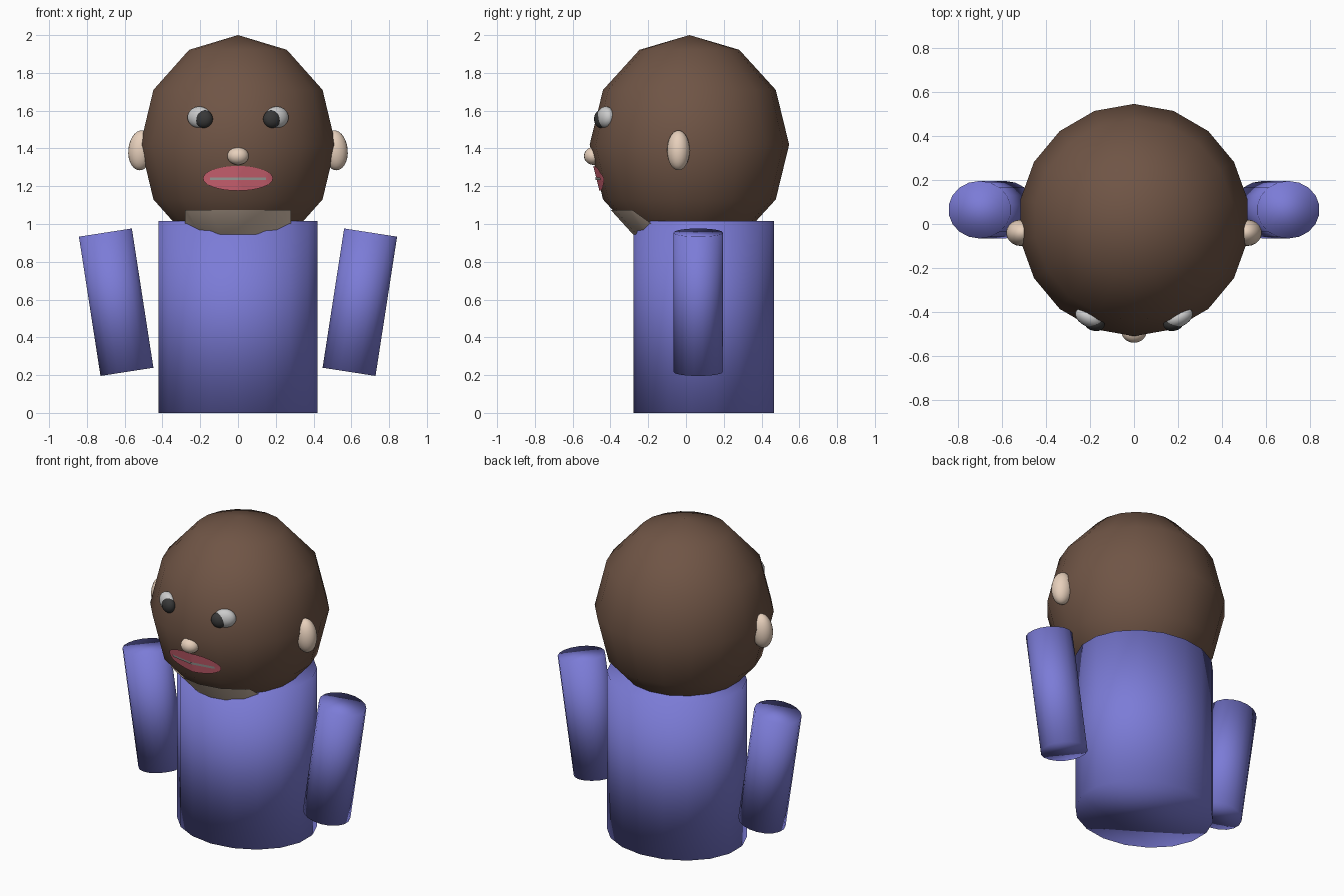
import bpy, bmesh, math
from mathutils import Matrix, Vector

if "Cube" in bpy.data.objects:
    bpy.data.objects.remove(bpy.data.objects["Cube"])


def material(name, rgb):
    m = bpy.data.materials.new(name)
    m.diffuse_color = (*rgb, 1)
    m.use_nodes = True
    m.node_tree.nodes["Principled BSDF"].inputs["Base Color"].default_value = m.diffuse_color
    return m


BROWN = material("brown", (0.16, 0.09, 0.06))
BLUE = material("blue", (0.2, 0.2, 0.68))
SKIN = material("skin", (0.8, 0.63, 0.5))
PINK = material("pink", (0.7, 0.14, 0.19))
WHITE = material("white", (0.75, 0.77, 0.77))
BLACK = material("black", (0.04, 0.04, 0.04))
GREY = material("grey", (0.4, 0.4, 0.38))


def finish(bm, name, mat):
    bmesh.ops.recalc_face_normals(bm, faces=bm.faces)
    for f in bm.faces:
        f.smooth = True
    me = bpy.data.meshes.new(name)
    bm.to_mesh(me)
    bm.free()
    me.materials.append(mat)
    ob = bpy.data.objects.new(name, me)
    bpy.context.collection.objects.link(ob)
    return ob


def place(loc, radii, ry=0, rz=0):
    return (Matrix.Translation(loc) @ Matrix.Rotation(math.radians(rz), 4, 'Z')
            @ Matrix.Rotation(math.radians(ry), 4, 'Y') @ Matrix.Diagonal((*radii, 1)))


def sphere(matrix, u=20, v=14):
    bm = bmesh.new()
    bmesh.ops.create_uvsphere(bm, u_segments=u, v_segments=v, radius=1, matrix=matrix)
    return bm


def cylinder(matrix, sides=18):
    bm = bmesh.new()
    bmesh.ops.create_cone(bm, cap_ends=True, segments=sides, radius1=1, radius2=1,
                          depth=1, matrix=matrix)
    return bm


def wrap(ob, target, offset):
    # press a flat piece backwards onto the head surface
    m = ob.modifiers.new("wrap", 'SHRINKWRAP')
    m.target = target
    m.wrap_method = 'PROJECT'
    m.wrap_mode = 'ABOVE_SURFACE'
    m.use_project_y = True
    m.use_positive_direction = True
    m.use_negative_direction = False
    m.offset = offset


# head: coarse smooth ball
HEAD_C = (0, 0.018, 1.42)
head = finish(sphere(place(HEAD_C, (0.525, 0.528, 0.58)), 18, 6), "head", BROWN)

# chin: patch cut from a slightly larger copy of the head
bm = sphere(place(HEAD_C, (0.532, 0.535, 0.588)), 18, 6)
for co, no in (((0, 0, 1.075), (0, 0, 1)), ((0.28, 0, 0), (1, 0, 0)),
               ((-0.28, 0, 0), (-1, 0, 0)), ((0, -0.18, 0), (0, 1, 0))):
    bmesh.ops.bisect_plane(bm, geom=bm.verts[:] + bm.edges[:] + bm.faces[:],
                           plane_co=Vector(co), plane_no=Vector(no), clear_outer=True)
finish(bm, "chin", SKIN)

# body
finish(cylinder(place((0, 0.093, 0.508), (0.427, 0.372, 1.016))), "body", BLUE)

# paired parts
for side, s in (("right", 1), ("left", -1)):
    finish(cylinder(place((s * 0.645, 0.065, 0.586), (0.144, 0.131, 0.746), ry=s * 8.8)),
           side + "_arm", BLUE)
    finish(sphere(place((s * 0.515, -0.04, 1.39), (0.066, 0.06, 0.106), ry=-s * 5)),
           side + "_ear", SKIN)
    finish(sphere(place((s * 0.205, -0.425, 1.565), (0.066, 0.042, 0.057), rz=s * 25)),
           side + "_eye", WHITE)
    finish(sphere(place((s * 0.18, -0.45, 1.556), (0.048, 0.036, 0.048), rz=s * 15)),
           side + "_pupil", BLACK)

# nose
finish(sphere(place((0, -0.49, 1.36), (0.057, 0.05, 0.047))), "nose", SKIN)

# lips: concentric ellipse rings pressed onto the head
bm = bmesh.new()
N, R = 32, 8
rings = [[bm.verts.new((0.182 * r / R * math.cos(2 * math.pi * i / N), -0.9,
                        1.244 + 0.065 * r / R * math.sin(2 * math.pi * i / N)))
          for i in range(N)] for r in range(1, R + 1)]
bm.faces.new(rings[0])
for a, b in zip(rings, rings[1:]):
    for i in range(N):
        j = (i + 1) % N
        bm.faces.new((a[i], a[j], b[j], b[i]))
wrap(finish(bm, "lips", PINK), head, 0.008)

# mouth line
bm = bmesh.new()
cols = [[bm.verts.new((-0.145 + 0.29 * i / 24, -0.9, z)) for z in (1.236, 1.251)]
        for i in range(25)]
for a, b in zip(cols, cols[1:]):
    bm.faces.new((a[0], b[0], b[1], a[1]))
wrap(finish(bm, "mouth_line", GREY), head, 0.013)
